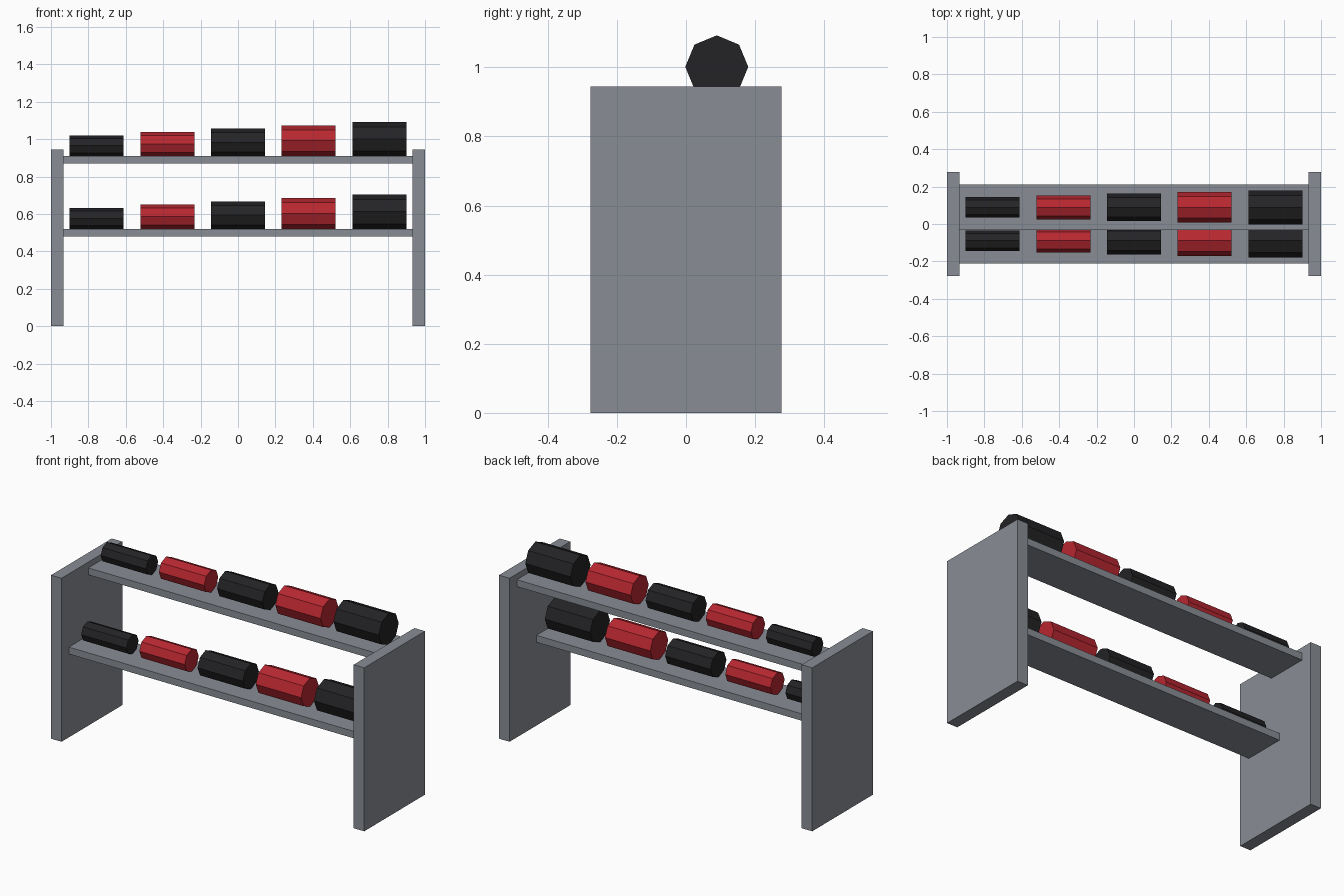
import bpy
from math import pi

if "Cube" in bpy.data.objects:
    bpy.data.objects.remove(bpy.data.objects["Cube"])


def material(name, rgb):
    m = bpy.data.materials.new(name)
    m.diffuse_color = (*rgb, 1)
    m.use_nodes = True
    m.node_tree.nodes["Principled BSDF"].inputs["Base Color"].default_value = m.diffuse_color
    return m


def box(name, x, y, z, mat):
    # box from (min, max) ranges
    bpy.ops.mesh.primitive_cube_add(size=1, location=[sum(r) / 2 for r in (x, y, z)])
    o = bpy.context.object
    o.name = name
    o.scale = [r[1] - r[0] for r in (x, y, z)]
    bpy.ops.object.transform_apply(location=False, rotation=False, scale=True)
    o.data.materials.append(mat)


def weight(name, x, y, shelf_top, radius, mat):
    # eight-sided bar lying along x, resting on one edge
    bpy.ops.mesh.primitive_cylinder_add(
        vertices=8, radius=radius, depth=0.289,
        location=(x, y, shelf_top + radius), rotation=(0, pi / 2, 0))
    o = bpy.context.object
    o.name = name
    o.data.materials.append(mat)


grey = material("steel_grey", (0.25, 0.27, 0.30))
black = material("black_rubber", (0.017, 0.017, 0.019))
red = material("red_rubber", (0.48, 0.02, 0.03))

# end panels
box("left_panel", (-1, -0.933), (-0.277, 0.277), (0, 0.944), grey)
box("right_panel", (0.933, 1), (-0.277, 0.277), (0, 0.944), grey)

# stepped shelves, each with five weights growing to the right
for level, y, top in (("lower", -0.089, 0.521), ("upper", 0.089, 0.91)):
    box(level + "_shelf", (-0.933, 0.933), (y - 0.121, y + 0.121), (top - 0.04, top), grey)
    for i in range(5):
        weight(f"{level}_weight_{i + 1}", (i - 2) * 0.378, y, top,
               0.0555 + 0.0089 * i, red if i % 2 else black)
